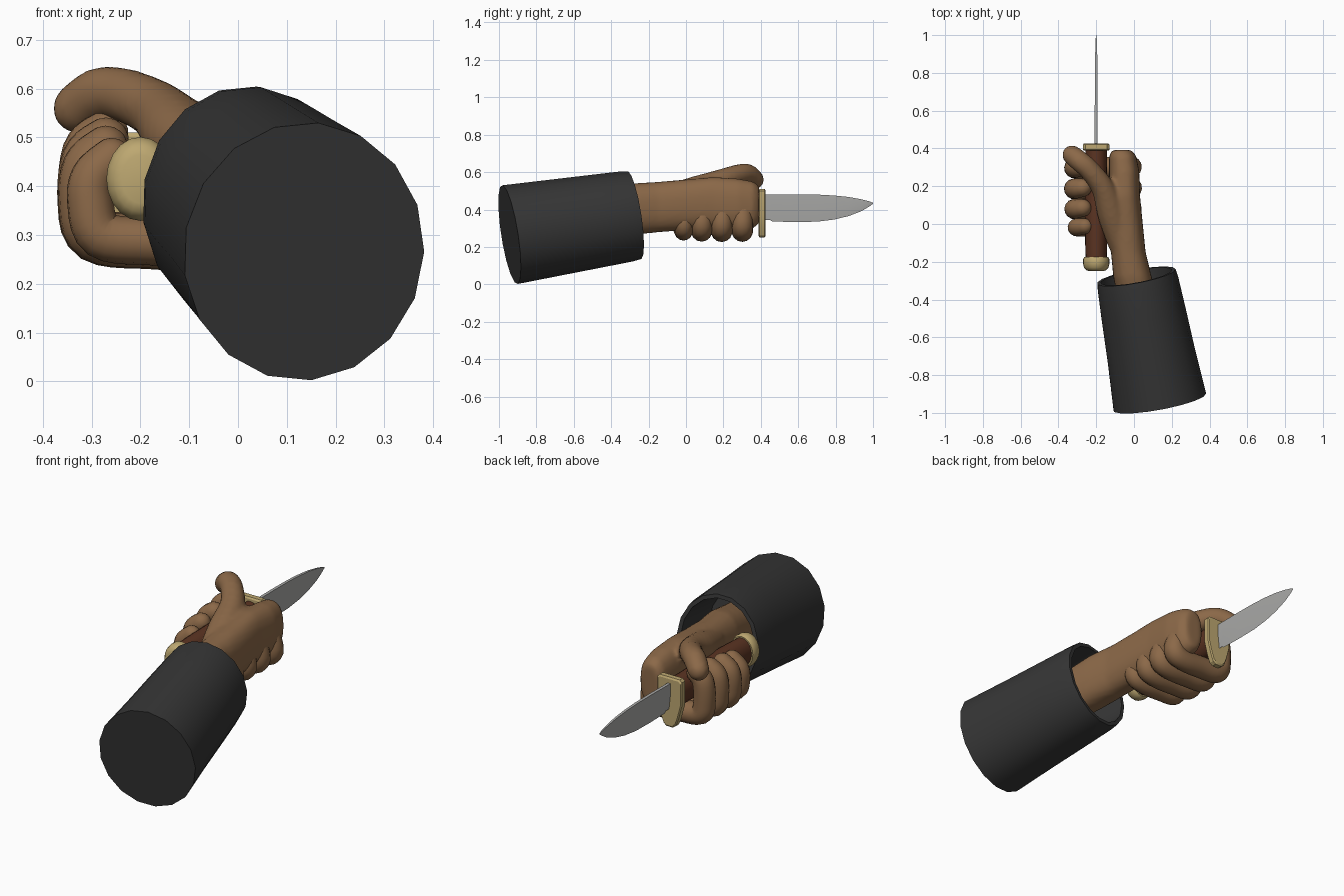
import bpy, bmesh, math
from mathutils import Vector as V

if "Cube" in bpy.data.objects:
    bpy.data.objects.remove(bpy.data.objects["Cube"])


def material(name, r, g, b):
    m = bpy.data.materials.new(name)
    m.diffuse_color = (r, g, b, 1)
    m.use_nodes = True
    m.node_tree.nodes["Principled BSDF"].inputs["Base Color"].default_value = m.diffuse_color
    return m


SKIN = material("skin brown", 0.26, 0.14, 0.065)
CLOTH = material("charcoal cloth", 0.036, 0.036, 0.036)
WOOD = material("dark wood", 0.105, 0.034, 0.016)
BRASS = material("brass", 0.51, 0.39, 0.165)
STEEL = material("steel", 0.40, 0.40, 0.39)


def add_loft(bm, rings):
    """Skin a list of equal-length rings and cap both ends."""
    loops = [[bm.verts.new(p) for p in ring] for ring in rings]
    n = len(loops[0])
    for a, b in zip(loops, loops[1:]):
        for i in range(n):
            j = (i + 1) % n
            bm.faces.new((a[i], a[j], b[j], b[i]))
    bm.faces.new(loops[0])
    bm.faces.new(loops[-1])


def make(name, lofts, mat, angle=40):
    bm = bmesh.new()
    for rings in lofts:
        add_loft(bm, rings)
    bmesh.ops.recalc_face_normals(bm, faces=bm.faces[:])
    me = bpy.data.meshes.new(name)
    bm.to_mesh(me)
    bm.free()
    me.materials.append(mat)
    ob = bpy.data.objects.new(name, me)
    bpy.context.collection.objects.link(ob)
    bpy.ops.object.select_all(action='DESELECT')
    ob.select_set(True)
    bpy.context.view_layer.objects.active = ob
    if angle:
        bpy.ops.object.shade_smooth_by_angle(angle=math.radians(angle))
    return ob


def oval(c, u, v, ru, rv, n, power=2.0):
    """Superellipse ring around c in the plane of u and v."""
    ring = []
    for i in range(n):
        a = 2 * math.pi * i / n
        ca, sa = math.cos(a), math.sin(a)
        x = math.copysign(abs(ca) ** (2 / power), ca)
        y = math.copysign(abs(sa) ** (2 / power), sa)
        ring.append(c + u * (ru * x) + v * (rv * y))
    return ring


def tube(pts, n=14, steps=5):
    """Round-ended tube through (x, y, z, radius) points."""
    p = [V(q) for q in pts]
    p = [p[0]] + p + [p[-1]]
    path = []
    for i in range(1, len(p) - 2):
        a, b, c, d = p[i - 1:i + 3]
        for s in range(steps):
            t = s / steps
            path.append(0.5 * (2 * b + (c - a) * t + (2 * a - 5 * b + 4 * c - d) * t * t
                               + (3 * b - a - 3 * c + d) * t ** 3))
    path.append(p[-1])
    rings, u = [], None
    for i, q in enumerate(path):
        d = (path[min(i + 1, len(path) - 1)].xyz - path[max(i - 1, 0)].xyz).normalized()
        u = d.orthogonal() if u is None else u - d * u.dot(d)
        u.normalize()
        w = d.cross(u)
        caps = [(0, 1)]
        if i == 0:
            caps = [(-math.sin(a), math.cos(a)) for a in (1.45, 1.1, 0.7, 0.35, 0)]
        elif i == len(path) - 1:
            caps = [(math.sin(a), math.cos(a)) for a in (0, 0.35, 0.7, 1.1, 1.45)]
        for off, k in caps:
            rings.append(oval(q.xyz + d * off * q.w, u, w, k * q.w, k * q.w, n))
    return rings


X, Z = V((1, 0, 0)), V((0, 0, 1))


def along_y(sections, n, power=2.0):
    """Rings from (y, cx, cz, rx, rz) sections."""
    return [oval(V((cx, y, cz)), X, Z, rx, rz, n, power) for y, cx, cz, rx, rz in sections]


# Sleeve: outer wall, rolled rim, then inner wall back to a hidden floor
back, front = V((0.135, -0.943, 0.266)), V((0.012, -0.277, 0.37))
axis = (front - back).normalized()
side = axis.cross(Z).normalized()
up = side.cross(axis)
sleeve = [(0, 0.251, 0.268), (0.35, 0.236, 0.259), (0.7, 0.226, 0.25), (0.93, 0.218, 0.244),
          (1.0, 0.212, 0.238), (1.0, 0.192, 0.218), (0.9, 0.19, 0.215), (0.55, 0.18, 0.2)]
make("sleeve", [[oval(back.lerp(front, t), side, up, a, b, 17) for t, a, b in sleeve]], CLOTH, 35)

# Palm, wrist and thumb fused into one smooth surface
palm = along_y([(-0.62, 0.06, 0.34, 0.10, 0.12), (-0.28, -0.008, 0.402, 0.102, 0.138),
                (-0.15, -0.03, 0.413, 0.092, 0.135), (0.0, -0.045, 0.425, 0.092, 0.136),
                (0.15, -0.05, 0.432, 0.082, 0.142), (0.28, -0.052, 0.428, 0.08, 0.137),
                (0.36, -0.06, 0.425, 0.072, 0.125), (0.392, -0.065, 0.425, 0.052, 0.10)], 24, 2.4)
thumb = tube([(-0.07, -0.10, 0.46, 0.07), (-0.115, 0.05, 0.50, 0.078),
              (-0.165, 0.19, 0.555, 0.062), (-0.235, 0.285, 0.587, 0.056),
              (-0.285, 0.33, 0.588, 0.056), (-0.328, 0.365, 0.56, 0.053)])
hand = make("hand", [palm, thumb], SKIN, 0)
m = hand.modifiers.new("fuse", 'REMESH')
m.mode = 'VOXEL'
m.voxel_size = 0.012
m.use_smooth_shade = True
m = hand.modifiers.new("soften", 'SMOOTH')
m.factor = 0.5
m.iterations = 6

# Four fingers wrapping under the handle and up its far side
for name, y, r, tip in (("index_finger", 0.302, 0.056, 0.03), ("middle_finger", 0.192, 0.057, 0.015),
                        ("ring_finger", 0.085, 0.055, 0.0), ("little_finger", -0.012, 0.049, -0.02)):
    s = 0.0 if r > 0.05 else 0.012
    make(name, [tube([(-0.04, y, 0.41, r), (-0.014, y, 0.315, r), (-0.07, y, 0.285, r),
                      (-0.18, y - 0.004, 0.287, r), (-0.292 + s, y - 0.006, 0.30, r),
                      (-0.315 + s, y - 0.006, 0.37, r * 0.97),
                      (-0.308 + s, y - 0.004, 0.44 + tip, r * 0.94),
                      (-0.272 + s, y, 0.478 + tip, r * 0.85)])], SKIN, 60)

# Handle and pommel
KX, KZ = -0.2, 0.415
make("handle", [along_y([(y, KX, KZ, a, b) for y, a, b in (
    (-0.19, 0.056, 0.072), (-0.08, 0.059, 0.077), (0.1, 0.061, 0.08),
    (0.28, 0.057, 0.076), (0.4, 0.058, 0.076))], 20)], WOOD)
make("pommel", [along_y([(y, KX, KZ, a, b) for y, a, b in (
    (-0.25, 0.038, 0.05), (-0.244, 0.054, 0.068), (-0.23, 0.065, 0.08), (-0.21, 0.07, 0.086),
    (-0.187, 0.07, 0.086), (-0.176, 0.064, 0.079))], 20)], BRASS, 50)

# Guard: plate, wide at the top and narrowing to a rounded lower end
outline = [(-0.058, 0.51), (0.058, 0.51), (0.07, 0.498), (0.07, 0.375), (0.05, 0.30),
           (0.035, 0.262), (0.018, 0.25), (-0.018, 0.25), (-0.035, 0.262), (-0.05, 0.30),
           (-0.07, 0.375), (-0.07, 0.498)]
make("guard", [[[V((KX + x * k, y, 0.39 + (z - 0.39) * k)) for x, z in outline]
                for y, k in ((0.388, 0.93), (0.394, 1), (0.42, 1), (0.426, 0.93))]], BRASS, 30)

# Blade: thick spine, thin lower edge, drop point
blade = [(0.41, 0.48, 0.345, 0.008), (0.45, 0.48, 0.345, 0.008), (0.46, 0.48, 0.336, 0.008),
         (0.58, 0.481, 0.333, 0.008), (0.70, 0.48, 0.335, 0.0075), (0.79, 0.475, 0.346, 0.007),
         (0.87, 0.467, 0.365, 0.006), (0.94, 0.454, 0.392, 0.0045), (0.98, 0.444, 0.416, 0.003),
         (1.0, 0.436, 0.431, 0.001)]
make("blade", [[[V((KX - h, y, t)), V((KX + h, y, t)), V((KX + h * 0.9, y, t + (b - t) * 0.5)),
                 V((KX, y, b)), V((KX - h * 0.9, y, t + (b - t) * 0.5))]
                for y, t, b, h in blade]], STEEL, 20)
